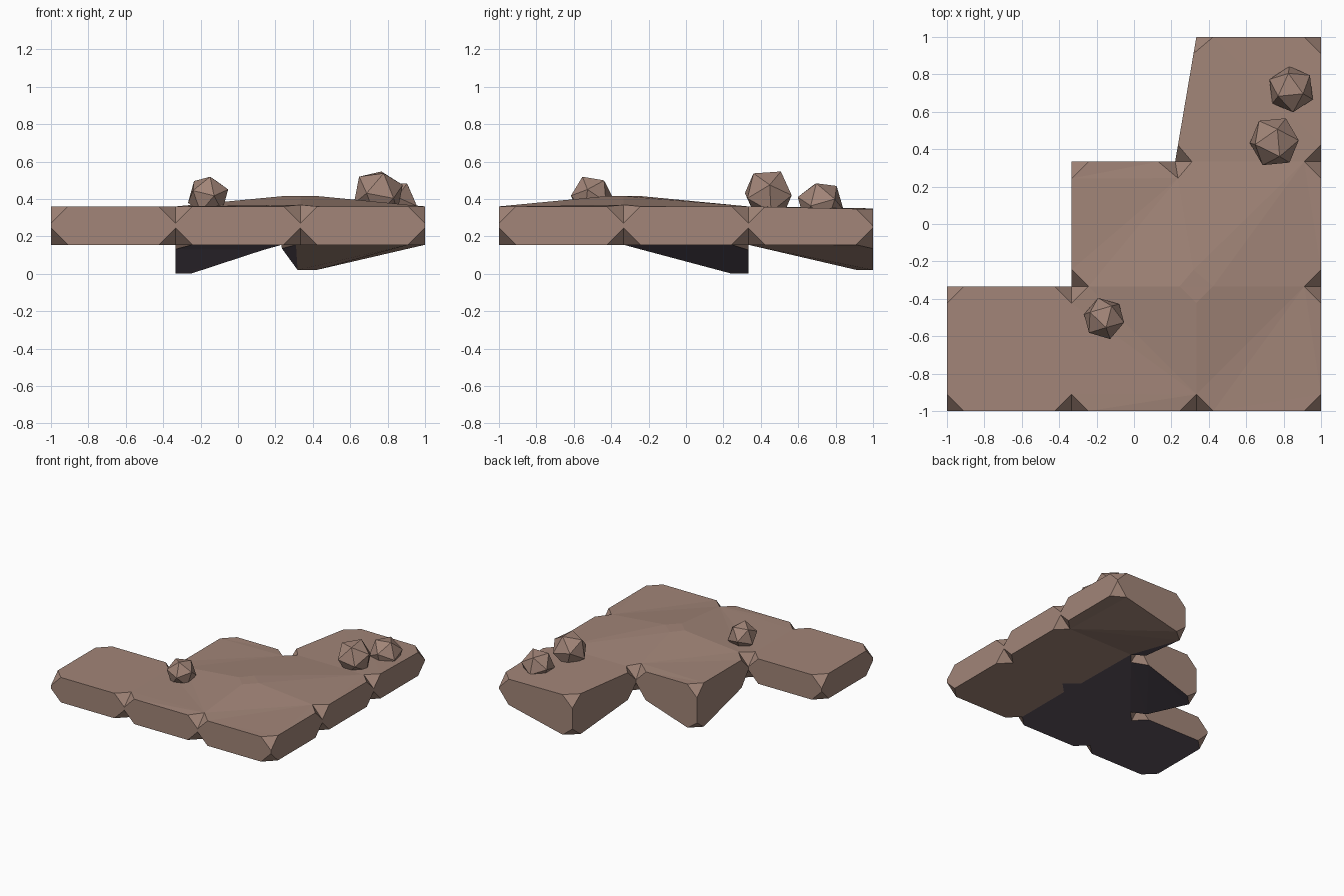
import bpy, bmesh, math
from mathutils import Matrix, Euler, Vector

if "Cube" in bpy.data.objects:
    bpy.data.objects.remove(bpy.data.objects["Cube"])

def material(name, rgb):
    m = bpy.data.materials.new(name)
    m.diffuse_color = (*rgb, 1)
    m.use_nodes = True
    m.node_tree.nodes["Principled BSDF"].inputs["Base Color"].default_value = m.diffuse_color
    return m

brown = material("brown rock", (0.36, 0.235, 0.188))
dark = material("dark underside", (0.115, 0.09, 0.12))

def finish(bm, name, mats):
    mesh = bpy.data.meshes.new(name)
    bm.to_mesh(mesh)
    bm.free()
    for m in mats:
        mesh.materials.append(m)
    ob = bpy.data.objects.new(name, mesh)
    bpy.context.collection.objects.link(ob)

# Stepped slab: a staircase of square cells, some corners nudged
T, TOP, BOTTOM = 1 / 3, 0.36, 0.155
GRID = (-1, -T, T, 1)
top_z = {(2, 1): 0.424, (3, 3): 0.345, (2, 3): 0.35}
bottom_z = {(1, 2): -0.026, (2, 3): 0.0}

bm = bmesh.new()
layers = []
for base, bumps in ((TOP, top_z), (BOTTOM, bottom_z)):
    pts = {}
    for i in range(4):
        for j in range(4):
            if i - j >= -1:
                x = 0.22 if (i, j) == (2, 2) else GRID[i]
                pts[i, j] = bm.verts.new((x, GRID[j], bumps.get((i, j), base)))
    layers.append(pts)
up, low = layers
for i in range(3):
    for j in range(i + 1):
        ring = [(i, j), (i + 1, j), (i + 1, j + 1), (i, j + 1)]
        bm.faces.new([up[k] for k in ring])
        bm.faces.new([low[k] for k in reversed(ring)])
# Side walls follow the outline of the staircase
for e in [e for e in bm.edges if e.is_boundary and e.verts[0] in set(up.values())]:
    a, b = e.verts
    partner = {up[k]: low[k] for k in up}
    bm.faces.new((a, b, partner[b], partner[a]))
bmesh.ops.recalc_face_normals(bm, faces=bm.faces)
# Cut every corner off
bmesh.ops.bevel(bm, geom=bm.verts[:], offset=0.09, offset_type='ABSOLUTE',
                segments=1, profile=0.5, affect='VERTICES', clamp_overlap=False)
bmesh.ops.triangulate(bm, faces=bm.faces[:])
bm.normal_update()
# Underside of the left and middle columns is dark
for f in bm.faces:
    c = f.calc_center_median()
    if f.normal.z < -0.7 and c.x < 0.34 and c.z < 0.17:
        f.material_index = 1
zmin = min(v.co.z for v in bm.verts)
for v in bm.verts:
    if v.co.z < 0.03:
        v.co.z = max(0, v.co.z - zmin * (v.co.z < zmin + 0.004))
finish(bm, "stepped_slab", [brown, dark])

# Small boulders lying on the slab
def boulder(name, loc, r, rot):
    b = bmesh.new()
    mat = Matrix.Translation(Vector(loc)) @ Euler([math.radians(a) for a in rot]).to_matrix().to_4x4()
    bmesh.ops.create_icosphere(b, subdivisions=1, radius=r, matrix=mat)
    finish(b, name, [brown])

boulder("boulder_front", (-0.16, -0.505, 0.415), 0.115, (25, 6, 0))
boulder("boulder_middle", (0.75, 0.44, 0.425), 0.14, (37, 0, 20))
boulder("boulder_back", (0.84, 0.72, 0.375), 0.128, (30, 12, 50))
